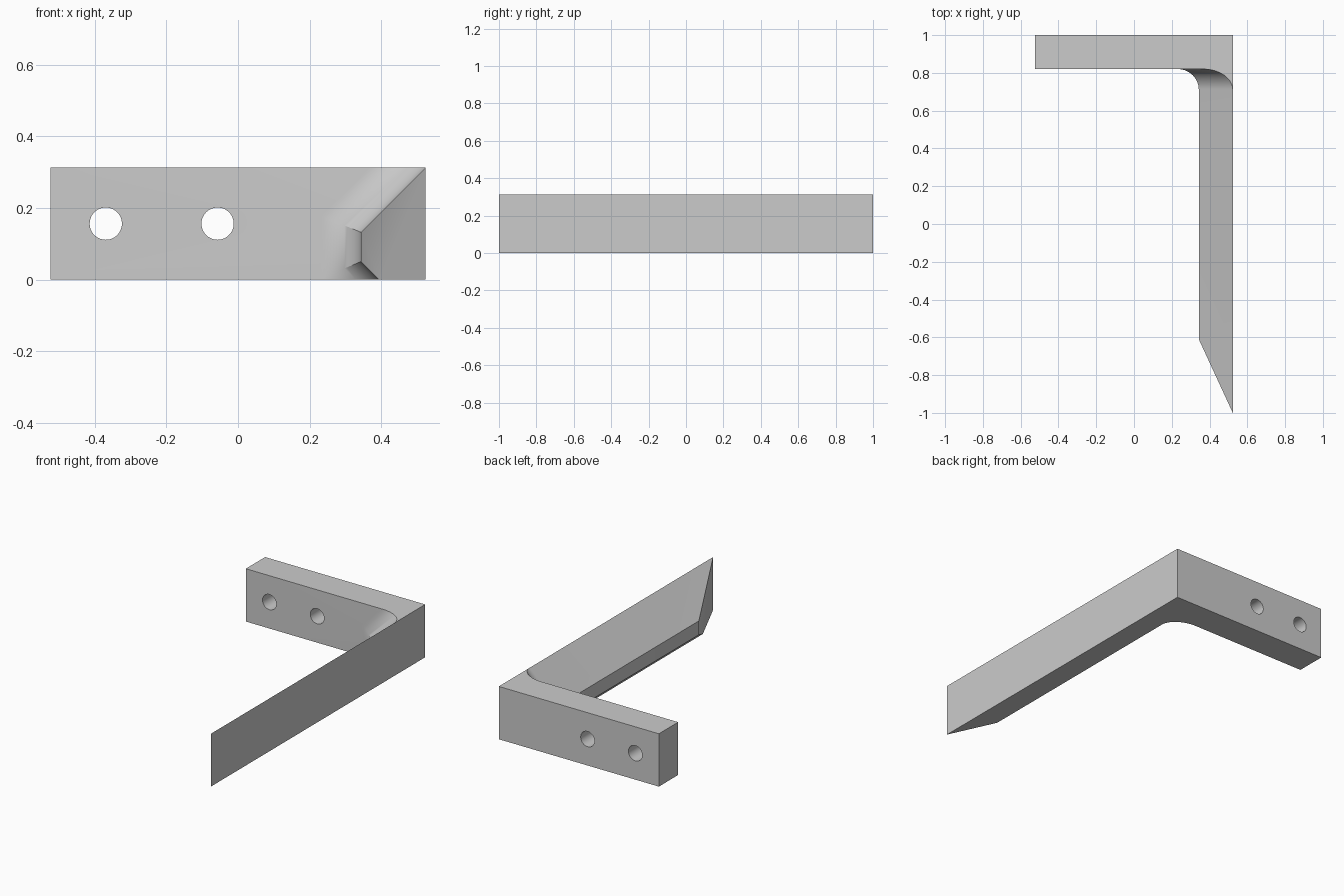
import bpy, bmesh, math

if "Cube" in bpy.data.objects:
    bpy.data.objects.remove(bpy.data.objects["Cube"])

W, H = 0.523, 0.312           # half width, height
THICK = 0.18                  # plate and arm thickness
FRONT = 1 - THICK             # plate's front plane
INNER = W - THICK             # arm's inner plane
R = 0.11                      # fillet radius
CHAMFER = 0.05
STEPS = 20
DIAG, MITRE = math.sqrt(2), math.tan(math.pi / 8)

gray = bpy.data.materials.new("light gray")
gray.use_nodes = True
gray.diffuse_color = (0.6, 0.6, 0.6, 1)
gray.node_tree.nodes["Principled BSDF"].inputs["Base Color"].default_value = gray.diffuse_color


def section(d):
    """Arm cross-section (x, z) with its inner sides grown outward by d."""
    return [(W, 0), (W, H), (W - d * DIAG, H),
            (INNER - d, H - THICK + d * MITRE),
            (INNER - d, CHAMFER - d * MITRE),
            (INNER + CHAMFER - d * DIAG, 0)]


bm = bmesh.new()

# Arm: slanted tip, straight run, fillet, then straight through the plate
tip_slope = 0.39 / THICK
rings = [[bm.verts.new((x, -1 + (W - x) * tip_slope, z)) for x, z in section(0)]]
for i in range(STEPS + 1):
    a = math.pi / 2 * i / STEPS
    y = FRONT - R * (1 - math.sin(a))
    rings.append([bm.verts.new((x, y, z)) for x, z in section(R * (1 - math.cos(a)))])
bm.faces.new(rings[0])
for r0, r1 in zip(rings, rings[1:]):
    for i in range(6):
        j = (i + 1) % 6
        bm.faces.new((r0[i], r0[j], r1[j], r1[i]))

# Plate: wraps the widened root of the arm
root = rings[-1]
fl, ft = [bm.verts.new((-W, FRONT, z)) for z in (0, H)]
bl, bt, rt, rb = [bm.verts.new((x, 1, z)) for x, z in ((-W, 0), (-W, H), (W, H), (W, 0))]
bm.faces.new((fl, ft, *root[2:]))
bm.faces.new((bl, bt, rt, rb))
bm.faces.new((fl, ft, bt, bl))
bm.faces.new((ft, root[2], root[1], rt, bt))
bm.faces.new((fl, root[5], root[0], rb, bl))
bm.faces.new((root[0], root[1], rt, rb))

bmesh.ops.remove_doubles(bm, verts=bm.verts, dist=1e-5)
bmesh.ops.dissolve_limit(bm, angle_limit=0.002, verts=bm.verts, edges=bm.edges)
bmesh.ops.recalc_face_normals(bm, faces=bm.faces)
mesh = bpy.data.meshes.new("angle_bracket")
bm.to_mesh(mesh)
bm.free()
bracket = bpy.data.objects.new("angle_bracket", mesh)
bpy.context.collection.objects.link(bracket)
mesh.materials.append(gray)

# Two screw holes through the plate
for x in (-0.369, -0.057):
    bpy.ops.mesh.primitive_cylinder_add(vertices=48, radius=0.045, depth=0.5,
                                        location=(x, 1 - THICK / 2, H / 2),
                                        rotation=(math.pi / 2, 0, 0))
    cutter = bpy.context.object
    cutter.name = "hole_cutter"
    cutter.hide_render = True
    cutter.data.materials.append(gray)
    mod = bracket.modifiers.new("hole", "BOOLEAN")
    mod.operation, mod.solver, mod.object = "DIFFERENCE", "EXACT", cutter
    bpy.ops.object.select_all(action="DESELECT")
    bracket.select_set(True)
    bpy.context.view_layer.objects.active = bracket
    bpy.ops.object.modifier_apply(modifier=mod.name)
    bpy.data.objects.remove(cutter)

bpy.ops.object.shade_smooth_by_angle(angle=math.radians(25))
